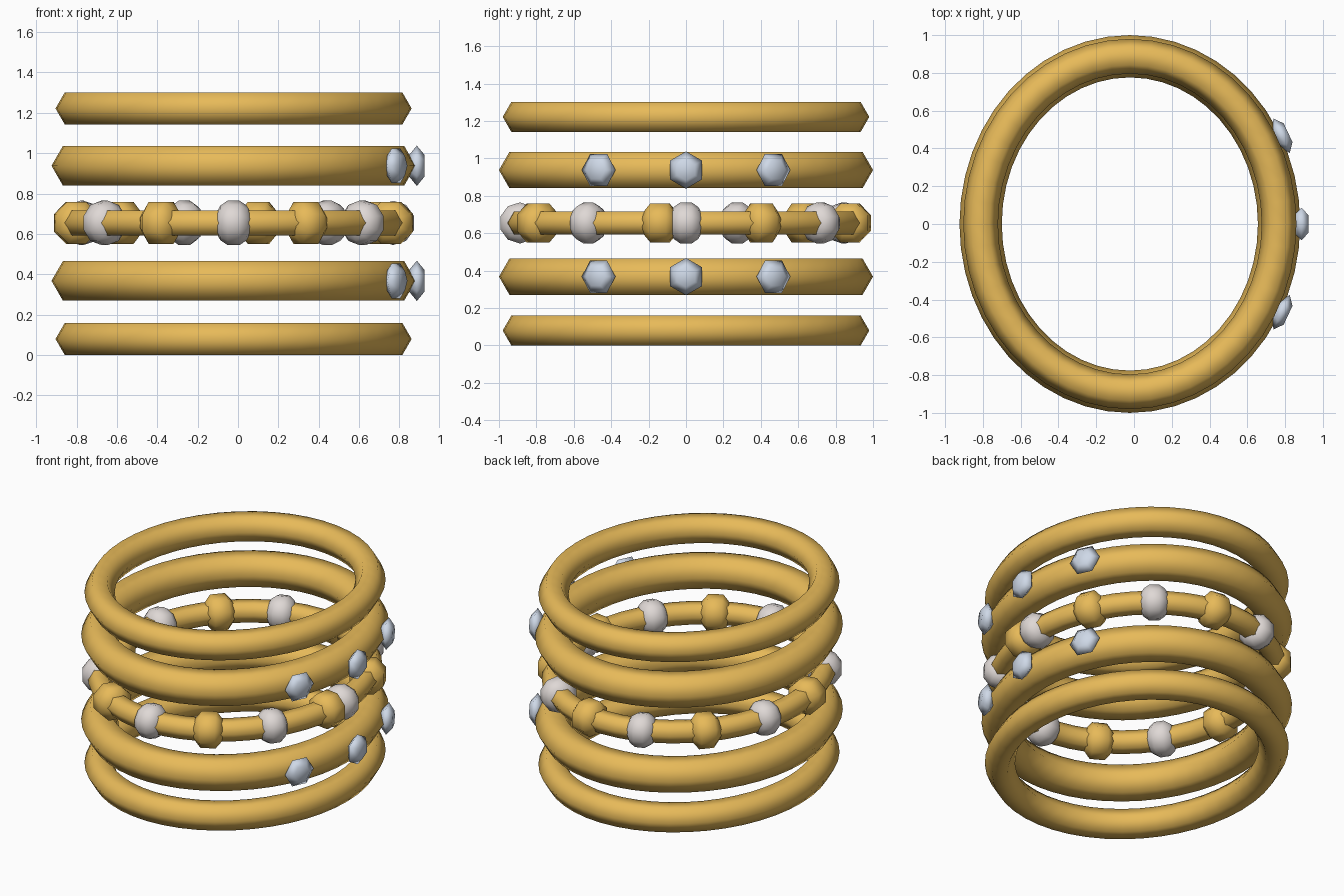
import bpy, bmesh
from math import sin, cos, pi, radians
from mathutils import Vector, Matrix

if "Cube" in bpy.data.objects:
    bpy.data.objects.remove(bpy.data.objects["Cube"])

CX, RX, RY = -0.022, 0.79, 0.888   # oval centre line shared by all bangles


def material(name, rgb):
    m = bpy.data.materials.new(name)
    m.diffuse_color = (*rgb, 1)
    m.use_nodes = True
    m.node_tree.nodes["Principled BSDF"].inputs["Base Color"].default_value = m.diffuse_color
    return m


gold = material("gold", (0.80, 0.49, 0.10))
silver = material("silver", (0.74, 0.69, 0.67))
crystal = material("crystal", (0.62, 0.69, 0.80))


def finish(bm, name, mat):
    bmesh.ops.recalc_face_normals(bm, faces=bm.faces)
    for f in bm.faces:
        f.smooth = True
    me = bpy.data.meshes.new(name)
    bm.to_mesh(me)
    bm.free()
    me.materials.append(mat)
    ob = bpy.data.objects.new(name, me)
    bpy.context.collection.objects.link(ob)
    return ob


def oval(a, z):
    """Point, outward normal and tangent on the oval centre line."""
    n = Vector((cos(a) / RX, sin(a) / RY, 0)).normalized()
    t = Vector((-n.y, n.x, 0))
    return Vector((CX + RX * cos(a), RY * sin(a), z)), n, t


def skin(bm, loops, closed):
    for i in range(len(loops) if closed else len(loops) - 1):
        a, b = loops[i], loops[(i + 1) % len(loops)]
        for j in range(len(a)):
            k = (j + 1) % len(a)
            bm.faces.new((a[j], a[k], b[k], b[j]))


def bangle(name, z, r, seg=48, sides=6):
    bm = bmesh.new()
    loops = []
    for i in range(seg):
        p, n, _ = oval(2 * pi * i / seg, z)
        loops.append([bm.verts.new(p + n * r * cos(2 * pi * j / sides)
                                   + Vector((0, 0, r * sin(2 * pi * j / sides))))
                      for j in range(sides)])
    skin(bm, loops, True)
    return finish(bm, name, gold)


def turned(name, profile, sides, phase, pos, axis, mat):
    """Solid of revolution along a horizontal axis; profile = (along, radius)."""
    up = Vector((0, 0, 1))
    side = axis.cross(up)
    bm = bmesh.new()
    loops = []
    for h, r in profile:
        angles = [phase + 2 * pi * j / sides for j in range(sides)]
        loops.append([bm.verts.new(pos + axis * h + (up * cos(a) + side * sin(a)) * r)
                      for a in angles])
    skin(bm, loops, False)
    bm.faces.new(loops[0])
    bm.faces.new(loops[-1])
    return finish(bm, name, mat)


# Plain bangles, thin outside and thick inside, with a slim one in the middle
bangle("bottom_bangle", 0.08, 0.092)
bangle("lower_jewelled_bangle", 0.368, 0.112)
bangle("beaded_bangle", 0.655, 0.072)
bangle("upper_jewelled_bangle", 0.938, 0.112)
bangle("top_bangle", 1.222, 0.092)

# Alternating silver and gold beads every 27 degrees
round_bead = [(-0.088, 0.045), (-0.066, 0.085), (-0.03, 0.11),
              (0.03, 0.11), (0.066, 0.085), (0.088, 0.045)]
barrel_bead = [(-0.088, 0.062), (-0.046, 0.113), (0.046, 0.113), (0.088, 0.062)]
for k in range(14):
    p, n, t = oval(radians(27 * k), 0.655)
    if k % 2 == 0:
        turned(f"silver_bead_{k}", round_bead, 10, 0, p, t, silver)
    else:
        turned(f"gold_bead_{k}", barrel_bead, 8, pi / 8, p, t, gold)

# Three hexagonal gems on each thick bangle
gem = [(-0.037, 0.055), (0, 0.1), (0.037, 0.055)]
for row, z in (("lower", 0.368), ("upper", 0.938)):
    for i, deg in enumerate((-28, 0, 28)):
        p, n, t = oval(radians(deg), z)
        phase = 0 if deg == 0 else pi / 6
        turned(f"{row}_gem_{i}", gem, 6, phase, p + n * 0.118, n, crystal)
